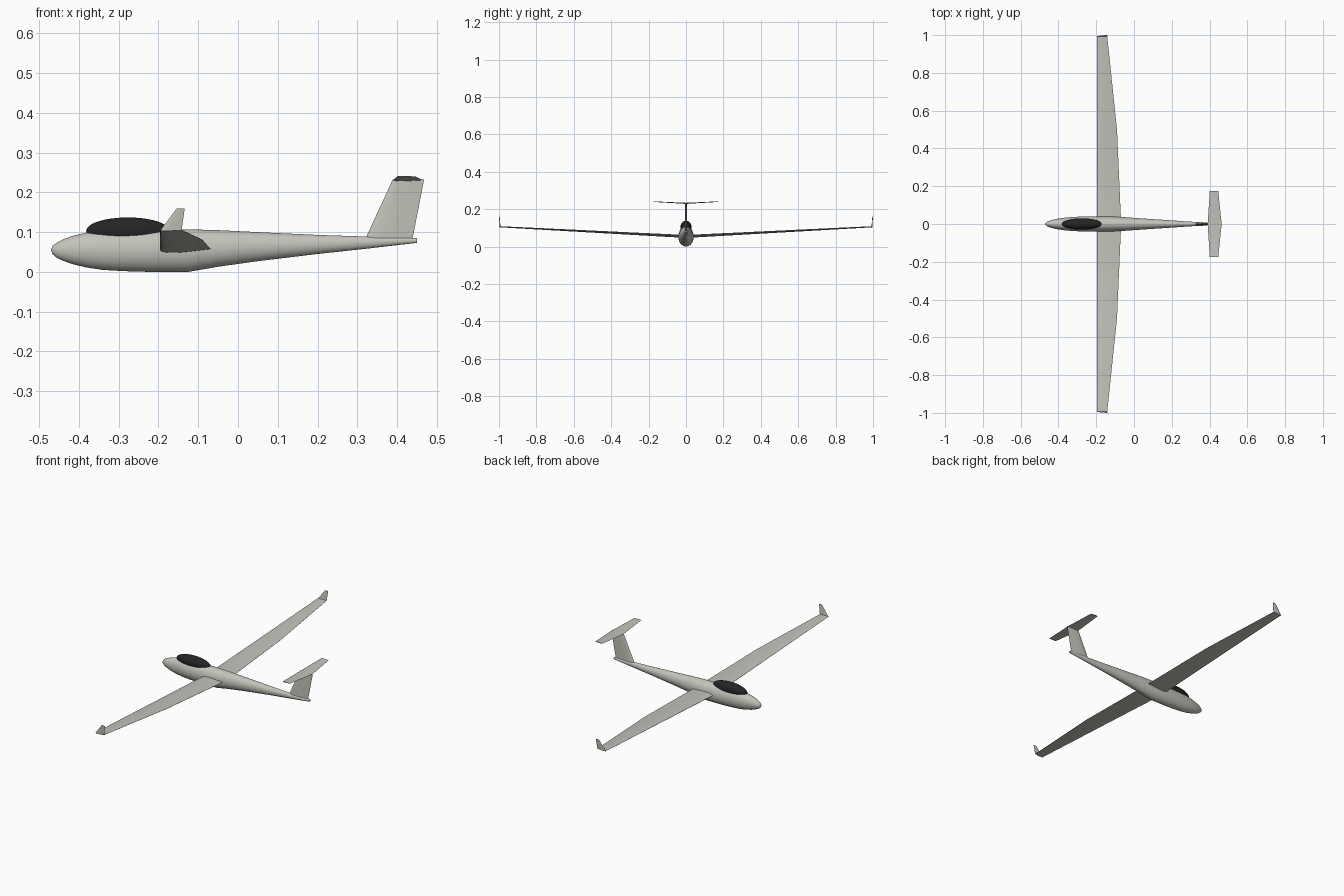
import bpy, bmesh, math
from mathutils import Vector

if "Cube" in bpy.data.objects:
    bpy.data.objects.remove(bpy.data.objects["Cube"])


def material(name, rgb):
    m = bpy.data.materials.new(name)
    m.diffuse_color = (*rgb, 1)
    m.use_nodes = True
    m.node_tree.nodes["Principled BSDF"].inputs["Base Color"].default_value = m.diffuse_color
    return m


WHITE = material("warm_grey_paint", (0.55, 0.55, 0.50))
BLACK = material("dark_canopy", (0.018, 0.018, 0.018))


def finish(bm, name, mat, angle=35):
    bmesh.ops.recalc_face_normals(bm, faces=bm.faces)
    me = bpy.data.meshes.new(name)
    bm.to_mesh(me)
    bm.free()
    me.materials.append(mat)
    ob = bpy.data.objects.new(name, me)
    bpy.context.collection.objects.link(ob)
    bpy.ops.object.select_all(action='DESELECT')
    ob.select_set(True)
    bpy.context.view_layer.objects.active = ob
    bpy.ops.object.shade_smooth_by_angle(angle=math.radians(angle))
    return ob


def loft(name, rings, mat, angle=35):
    """Skin a list of equal-length closed rings and cap both ends."""
    bm = bmesh.new()
    rows = [[bm.verts.new(p) for p in ring] for ring in rings]
    n = len(rows[0])
    for a, b in zip(rows, rows[1:]):
        for i in range(n):
            j = (i + 1) % n
            bm.faces.new((a[i], a[j], b[j], b[i]))
    bm.faces.new(rows[0])
    bm.faces.new(rows[-1])
    return finish(bm, name, mat, angle)


# Airfoil: chord fraction and half thickness fraction
FOIL = [(0, 0), (0.02, 0.4), (0.08, 0.72), (0.18, 0.95), (0.32, 1.0),
        (0.5, 0.84), (0.7, 0.55), (0.87, 0.26), (1, 0.06)]


def foil_ring(le, te, thick, side):
    """Airfoil section from le to te, thickened along the side direction."""
    le, te, side = Vector(le), Vector(te), Vector(side)
    upper = [le.lerp(te, c) + side * t * thick / 2 for c, t in FOIL]
    lower = [le.lerp(te, c) - side * t * thick / 2 for c, t in FOIL[1:]]
    return upper + lower[::-1]


# Fuselage: x, bottom z, top z, half width
STATIONS = [(-0.470, 0.053, 0.057, 0.002), (-0.466, 0.044, 0.066, 0.008),
            (-0.455, 0.035, 0.074, 0.015), (-0.440, 0.028, 0.082, 0.020),
            (-0.415, 0.019, 0.091, 0.026), (-0.380, 0.011, 0.099, 0.032),
            (-0.340, 0.005, 0.104, 0.036), (-0.290, 0.002, 0.106, 0.039),
            (-0.220, 0.000, 0.107, 0.041), (-0.125, 0.000, 0.107, 0.040),
            (-0.050, 0.013, 0.105, 0.036), (0.050, 0.027, 0.100, 0.029),
            (0.200, 0.045, 0.093, 0.019), (0.320, 0.058, 0.089, 0.011),
            (0.450, 0.073, 0.085, 0.006)]
SIDES = 40
rings = []
for x, zb, zt, w in STATIONS:
    angles = [2 * math.pi * i / SIDES for i in range(SIDES)]
    rings.append([(x, w * math.cos(a), (zb + zt) / 2 + (zt - zb) / 2 * math.sin(a))
                  for a in angles])
loft("fuselage", rings, WHITE, 50)

# Canopy bubble
bm = bmesh.new()
bmesh.ops.create_uvsphere(bm, u_segments=40, v_segments=24, radius=1)
for v in bm.verts:
    v.co = (-0.277 + 0.105 * v.co.x, 0.030 * v.co.y, 0.103 + 0.034 * v.co.z)
finish(bm, "canopy", BLACK)

# Main wing: straight leading edge, double-tapered trailing edge, dihedral
WING = [(0, -0.068, 0.016), (0.5, -0.090, 0.011), (0.996, -0.142, 0.006)]
sections = [(-y, te, t) for y, te, t in WING[:0:-1]] + WING
loft("wing", [foil_ring((-0.196, y, 0.053 + 0.053 * abs(y)),
                        (te, y, 0.056 + 0.050 * abs(y)), t, (0, 0, 1))
              for y, te, t in sections], WHITE)

# Winglets
for s, label in ((-1, "right"), (1, "left")):
    loft("winglet_" + label,
         [foil_ring((-0.196, s * 0.994, 0.104), (-0.142, s * 0.994, 0.104), 0.005, (0, 1, 0)),
          foil_ring((-0.154, s * 0.998, 0.160), (-0.134, s * 0.998, 0.160), 0.003, (0, 1, 0))],
         WHITE)

# Tail fin
loft("tail_fin",
     [foil_ring((0.318, 0, 0.078), (0.438, 0, 0.078), 0.012, (0, 1, 0)),
      foil_ring((0.389, 0, 0.232), (0.468, 0, 0.232), 0.008, (0, 1, 0))], WHITE)

# T-tail stabiliser with slight dihedral
loft("stabiliser",
     [foil_ring((le, y, z), (te, y, z), t, (0, 0, 1))
      for y, le, te, z, t in ((-0.174, 0.401, 0.446, 0.240, 0.003),
                              (0, 0.390, 0.464, 0.231, 0.006),
                              (0.174, 0.401, 0.446, 0.240, 0.003))], WHITE)
